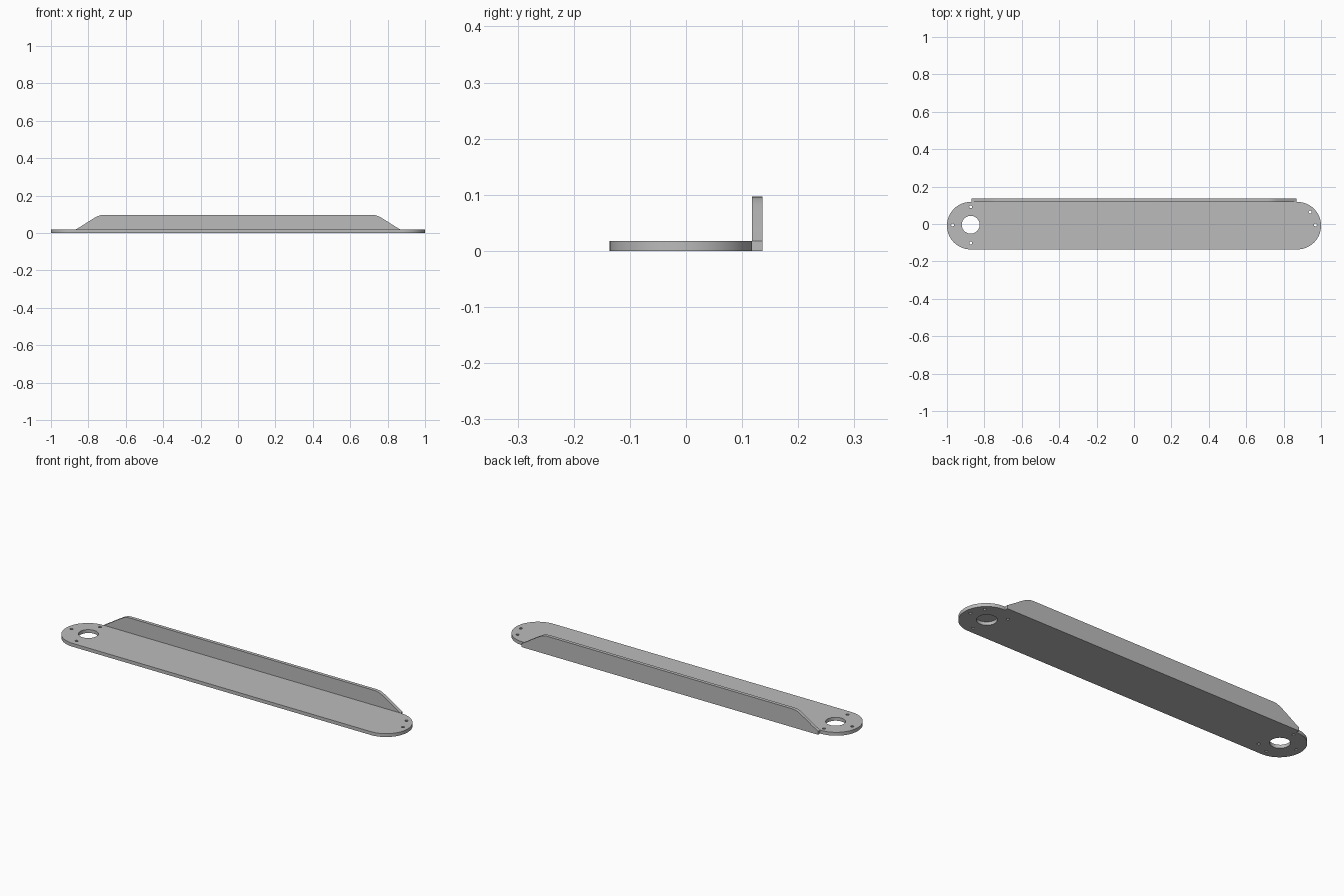
import bpy, bmesh
from math import sin, cos, pi, radians

if "Cube" in bpy.data.objects:
    bpy.data.objects.remove(bpy.data.objects["Cube"])

grey = bpy.data.materials.new("plain grey")
grey.use_nodes = True
colour = (0.5, 0.5, 0.5, 1)
grey.diffuse_color = colour
grey.node_tree.nodes["Principled BSDF"].inputs["Base Color"].default_value = colour

THICK = 0.018
END_X, MID_Y, RADIUS = 0.873, -0.009, 0.127
HOLE_RING = 0.097


def prism(name, outline, offset):
    """Extrude a closed outline of 3D points along an offset."""
    bm = bmesh.new()
    face = bm.faces.new([bm.verts.new(p) for p in outline])
    top = bmesh.ops.extrude_face_region(bm, geom=[face])["geom"]
    verts = [v for v in top if isinstance(v, bmesh.types.BMVert)]
    bmesh.ops.translate(bm, verts=verts, vec=offset)
    bmesh.ops.recalc_face_normals(bm, faces=bm.faces)
    mesh = bpy.data.meshes.new(name)
    bm.to_mesh(mesh)
    bm.free()
    mesh.materials.append(grey)
    obj = bpy.data.objects.new(name, mesh)
    bpy.context.collection.objects.link(obj)
    return obj


def arc(x, y, z, r, start, end, steps):
    angles = [start + (end - start) * i / steps for i in range(steps + 1)]
    return [(x + r * cos(a), y + r * sin(a), z) for a in angles]


def drill(plate, x, y, r, steps, blind=False):
    """Cut a round hole, or a pocket from below that stops under the top."""
    ring = arc(x, y, -0.05, r, 0, 2 * pi, steps)[:-1]
    cutter = prism("cutter", ring, (0, 0, 0.05 + THICK - 0.001 if blind else 0.1))
    cutter.hide_render = True
    mod = plate.modifiers.new("hole", "BOOLEAN")
    mod.operation, mod.solver, mod.object = "DIFFERENCE", "EXACT", cutter
    bpy.context.view_layer.objects.active = plate
    bpy.ops.object.modifier_apply(modifier=mod.name)
    bpy.data.objects.remove(cutter)


def smooth(obj):
    bpy.ops.object.select_all(action="DESELECT")
    obj.select_set(True)
    bpy.context.view_layer.objects.active = obj
    bpy.ops.object.shade_smooth_by_angle(angle=radians(30))


# Long base plate with round ends
outline = (arc(END_X, MID_Y, 0, RADIUS, -pi / 2, pi / 2, 32)
           + arc(-END_X, MID_Y, 0, RADIUS, pi / 2, 3 * pi / 2, 32))
plate = prism("base_plate", outline, (0, 0, THICK))

# Large centre hole at one end, pocket underneath at the other
drill(plate, -END_X, MID_Y + 0.005, 0.048, 24)
drill(plate, END_X, MID_Y + 0.005, 0.048, 24, blind=True)

# Small screw holes: side, angle on the ring, blind or through
screws = [(-1, 90, False), (-1, 180, False), (-1, 270, False), (-1, 315, True),
          (1, 0, False), (1, 45, False), (1, 135, True), (1, 270, True)]
for side, degrees, blind in screws:
    a = radians(degrees)
    drill(plate, side * END_X + HOLE_RING * cos(a),
          MID_Y + 0.004 + HOLE_RING * sin(a), 0.008, 10, blind)
smooth(plate)

# Upright flange along the back edge, with sloped and rounded ends
half = [(0.868, 0), (0.868, THICK), (0.84, 0.035), (0.79, 0.067), (0.765, 0.082),
        (0.75, 0.09), (0.735, 0.095), (0.72, 0.097)]
profile = half + [(-x, z) for x, z in reversed(half)]
flange = prism("back_flange", [(x, 0.118, z) for x, z in profile], (0, 0.018, 0))
smooth(flange)
